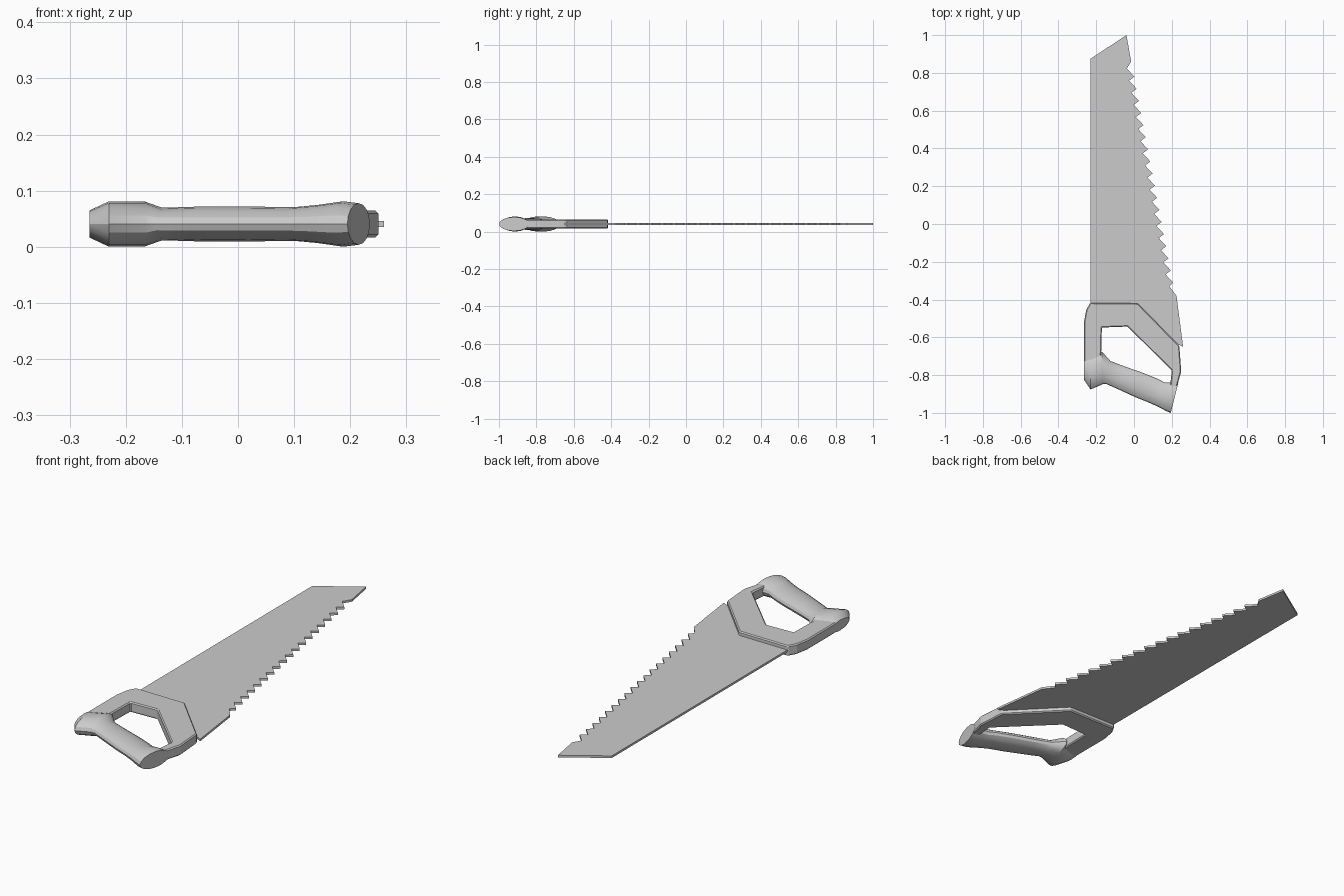
import bpy, bmesh, math
from mathutils import Vector

if "Cube" in bpy.data.objects:
    bpy.data.objects.remove(bpy.data.objects["Cube"])

ZC = 0.0405


def finish(bm, name):
    bmesh.ops.recalc_face_normals(bm, faces=bm.faces[:])
    me = bpy.data.meshes.new(name)
    bm.to_mesh(me)
    bm.free()
    ob = bpy.data.objects.new(name, me)
    bpy.context.collection.objects.link(ob)
    return ob


def plate(name, outline, half):
    """Flat outline in the XY plane, thickened evenly about ZC."""
    bm = bmesh.new()
    face = bm.faces.new([bm.verts.new((x, y, ZC - half)) for x, y in outline])
    ext = bmesh.ops.extrude_face_region(bm, geom=[face])
    top = [v for v in ext["geom"] if isinstance(v, bmesh.types.BMVert)]
    bmesh.ops.translate(bm, verts=top, vec=(0, 0, 2 * half))
    return finish(bm, name)


def loft(name, sections, sides=16):
    """Elliptical rings, each given by its upper and lower point and half height."""
    bm = bmesh.new()
    rings = []
    for ux, uy, lx, ly, hz in sections:
        u, l = Vector((ux, uy, ZC)), Vector((lx, ly, ZC))
        c, r = (u + l) / 2, (u - l) / 2
        rings.append([bm.verts.new(c + r * math.cos(a) + Vector((0, 0, hz * math.sin(a))))
                      for a in (2 * math.pi * i / sides for i in range(sides))])
    for a, b in zip(rings, rings[1:]):
        for i in range(sides):
            j = (i + 1) % sides
            bm.faces.new((a[i], a[j], b[j], b[i]))
    bm.faces.new(rings[0])
    bm.faces.new(rings[-1])
    return finish(bm, name)


# Blade with a row of raked teeth along its slanted edge
outline = [(-0.23, -0.47), (-0.23, 0.875), (-0.04, 1.0), (-0.015, 0.86)]
teeth = 18
for i in range(teeth):
    t = i / (teeth - 1)
    x, y = 0.0 + 0.205 * t, 0.78 - 1.09 * t
    outline += [(x - 0.038, y + 0.043), (x + 0.002, y)]
outline += [(0.187, -0.33), (0.225, -0.38), (0.26, -0.65), (0.2, -0.62), (0.0, -0.47)]
plate("blade", outline, 0.005)

# Open C-shaped handle frame holding the blade
frame = plate("handle_frame", [
    (-0.265, -0.73), (-0.265, -0.52), (-0.253, -0.455), (-0.232, -0.417),
    (0.02, -0.42), (0.24, -0.645), (0.25, -0.78), (0.225, -0.87),
    (0.19, -0.87), (0.2, -0.775), (-0.035, -0.543), (-0.17, -0.548),
    (-0.175, -0.73)], 0.024)
bev = frame.modifiers.new("edge_chamfer", "BEVEL")
bev.width = 0.005
bev.segments = 1

# Rounded grip, flared at both ends
grip = loft("grip", [
    (-0.265, -0.69, -0.265, -0.825, 0.024),
    (-0.23, -0.70, -0.23, -0.876, 0.0405),
    (-0.17, -0.675, -0.165, -0.848, 0.0405),
    (-0.125, -0.725, -0.145, -0.848, 0.029),
    (-0.05, -0.754, -0.09, -0.872, 0.031),
    (0.05, -0.789, 0.01, -0.918, 0.031),
    (0.12, -0.817, 0.08, -0.946, 0.030),
    (0.16, -0.838, 0.125, -0.966, 0.034),
    (0.205, -0.84, 0.17, -0.99, 0.0405),
    (0.235, -0.838, 0.195, -1.0, 0.037)])
bpy.ops.object.select_all(action="DESELECT")
grip.select_set(True)
bpy.context.view_layer.objects.active = grip
bpy.ops.object.shade_smooth_by_angle(angle=math.radians(30))
